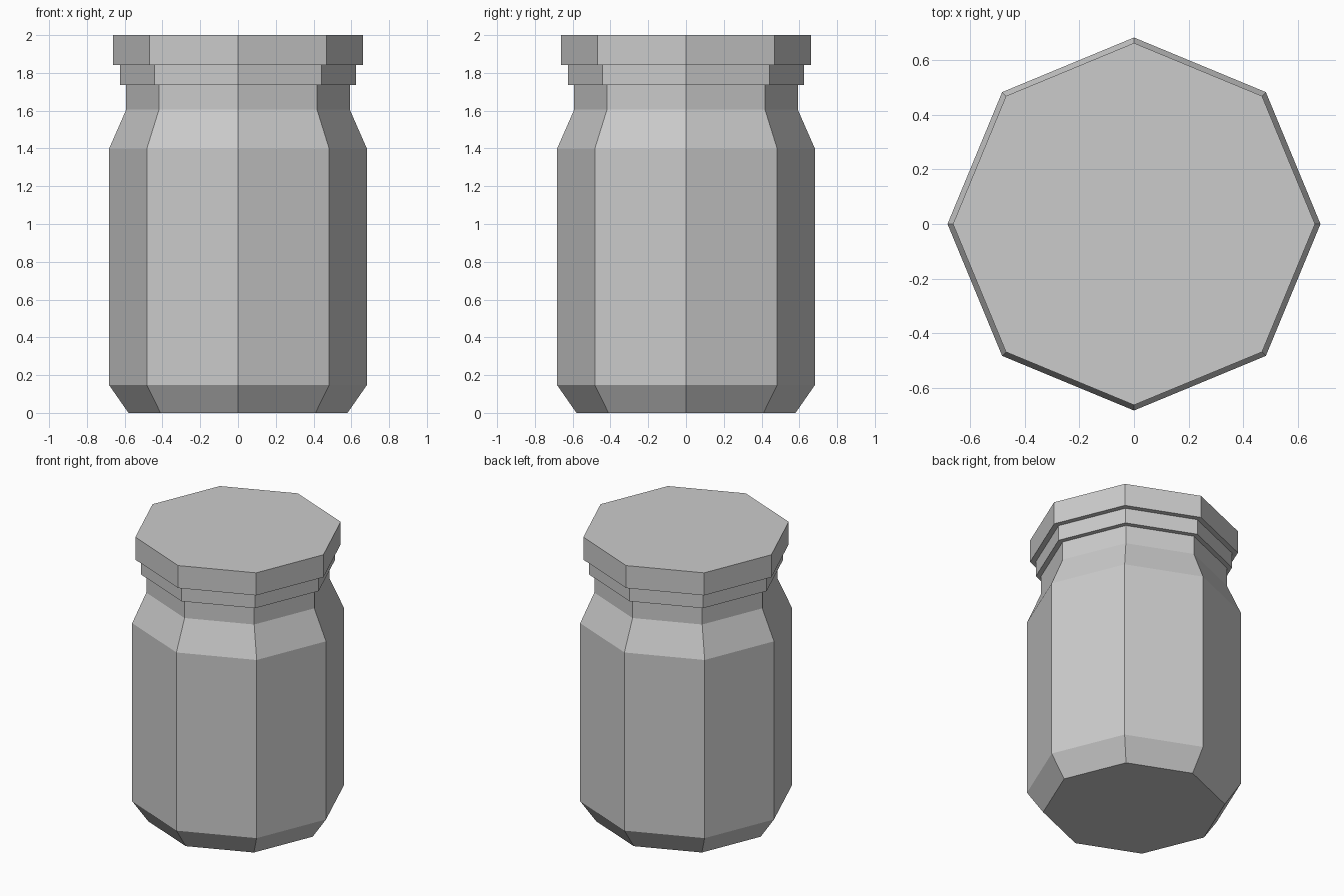
import bpy
import bmesh
from math import cos, sin, pi

if "Cube" in bpy.data.objects:
    bpy.data.objects.remove(bpy.data.objects["Cube"])

SIDES = 8


def turned(name, profile):
    """Closed faceted solid from (radius, z) pairs, bottom to top."""
    bm = bmesh.new()
    rings = [[bm.verts.new((r * cos(2 * pi * i / SIDES), r * sin(2 * pi * i / SIDES), z))
              for i in range(SIDES)] for r, z in profile]
    for low, high in zip(rings, rings[1:]):
        for i in range(SIDES):
            j = (i + 1) % SIDES
            bm.faces.new((low[i], low[j], high[j], high[i]))
    bm.faces.new(rings[0][::-1])
    bm.faces.new(rings[-1])
    mesh = bpy.data.meshes.new(name)
    bm.to_mesh(mesh)
    bm.free()
    obj = bpy.data.objects.new(name, mesh)
    bpy.context.collection.objects.link(obj)
    return obj


# Jar: chamfered base, straight body, sloped shoulder, neck
turned("jar_body", [(0.58, 0), (0.683, 0.148), (0.683, 1.398), (0.592, 1.605), (0.592, 1.735)])

# Lid: narrow lower band stepping out to the wide cap
turned("jar_lid", [(0.626, 1.735), (0.626, 1.842), (0.663, 1.842), (0.663, 2.0)])
